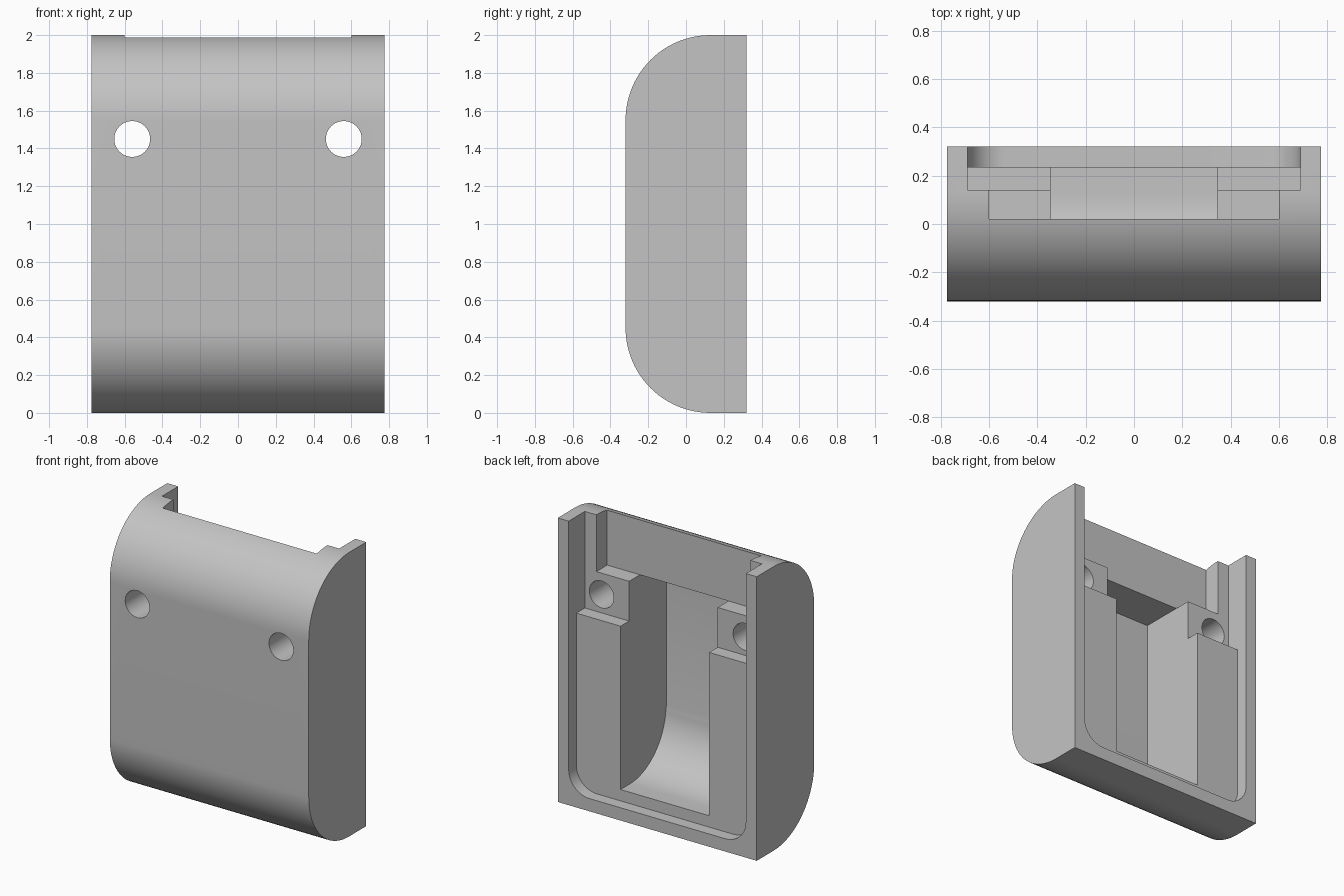
import bpy, bmesh
from math import cos, sin, pi
from mathutils import Vector

default = bpy.data.objects.get("Cube")
if default:
    bpy.data.objects.remove(default, do_unlink=True)

grey = bpy.data.materials.new("plain grey")
grey.use_nodes = True
GREY = (0.55, 0.55, 0.55, 1)
grey.diffuse_color = GREY
grey.node_tree.nodes["Principled BSDF"].inputs["Base Color"].default_value = GREY


def arc(cx, cz, r, start, end, steps=24):
    """Points along a circular arc, angles in quarter turns."""
    angles = [(start + (end - start) * i / steps) * pi / 2 for i in range(steps + 1)]
    return [(cx + r * cos(a), cz + r * sin(a)) for a in angles]


def prism(name, outline, axis, low, high):
    """Extrude an outline (other axis, z) along x or y."""
    place = (lambda p, d: (d, p[0], p[1])) if axis == "x" else (lambda p, d: (p[0], d, p[1]))
    bm = bmesh.new()
    face = bm.faces.new([bm.verts.new(place(p, low)) for p in outline])
    grown = bmesh.ops.extrude_face_region(bm, geom=[face])["geom"]
    moved = [v for v in grown if isinstance(v, bmesh.types.BMVert)]
    bmesh.ops.translate(bm, verts=moved, vec=Vector(place((0, 0), high - low)))
    bmesh.ops.recalc_face_normals(bm, faces=bm.faces)
    mesh = bpy.data.meshes.new(name)
    bm.to_mesh(mesh)
    bm.free()
    mesh.materials.append(grey)
    obj = bpy.data.objects.new(name, mesh)
    bpy.context.collection.objects.link(obj)
    return obj


def box(name, half_width, y_low, z_low):
    """Cutter open to the back and the top."""
    w = half_width
    return prism(name, [(-w, z_low), (w, z_low), (w, 2.2), (-w, 2.2)], "y", y_low, 0.5)


# Housing with rounded front edges
R = 0.45
side = [(0.32, 0), (0.32, 2)] + arc(0.13, 2 - R, R, 1, 2) + arc(0.13, R, R, 2, 3)
housing = prism("housing", side, "x", -0.775, 0.775)

# Shallow cover recess with rounded lower corners
c = 0.16
recess = ([(0.69, 2.2), (-0.69, 2.2)] + arc(-0.69 + c, 0.09 + c, c, 2, 3, 12)
          + arc(0.69 - c, 0.09 + c, c, 3, 4, 12))
cutters = [prism("cover_recess_cutter", recess, "y", 0.235, 0.5)]

# Stepped pocket above the side blocks
cutters.append(box("step_cutter", 0.69, 0.14, 1.32))
cutters.append(box("upper_pocket_cutter", 0.6, 0.02, 1.6))

# Deep central channel with a curved floor
channel = [(0.5, 0.17), (0.5, 1.6), (-0.275, 1.6)] + arc(0.13, 0.57, 0.4, 2, 3)
channel[3:4] = [(-0.275, 0.57)]
cutters.append(prism("channel_cutter", channel, "x", -0.345, 0.345))

# Screw holes
for x in (-0.56, 0.56):
    cutters.append(prism("screw_hole_cutter", arc(x, 1.45, 0.095, 0, 4, 40)[:-1], "y", -0.5, 0.5))

# Cut everything out of the housing
bpy.ops.object.select_all(action="DESELECT")
bpy.context.view_layer.objects.active = housing
housing.select_set(True)
for cutter in cutters:
    cutter.hide_render = True
    mod = housing.modifiers.new("cut", "BOOLEAN")
    mod.operation = "DIFFERENCE"
    mod.solver = "EXACT"
    mod.object = cutter
    bpy.ops.object.modifier_apply(modifier=mod.name)
for cutter in cutters:
    bpy.data.objects.remove(cutter, do_unlink=True)

bpy.ops.object.shade_smooth_by_angle(angle=pi / 6)
